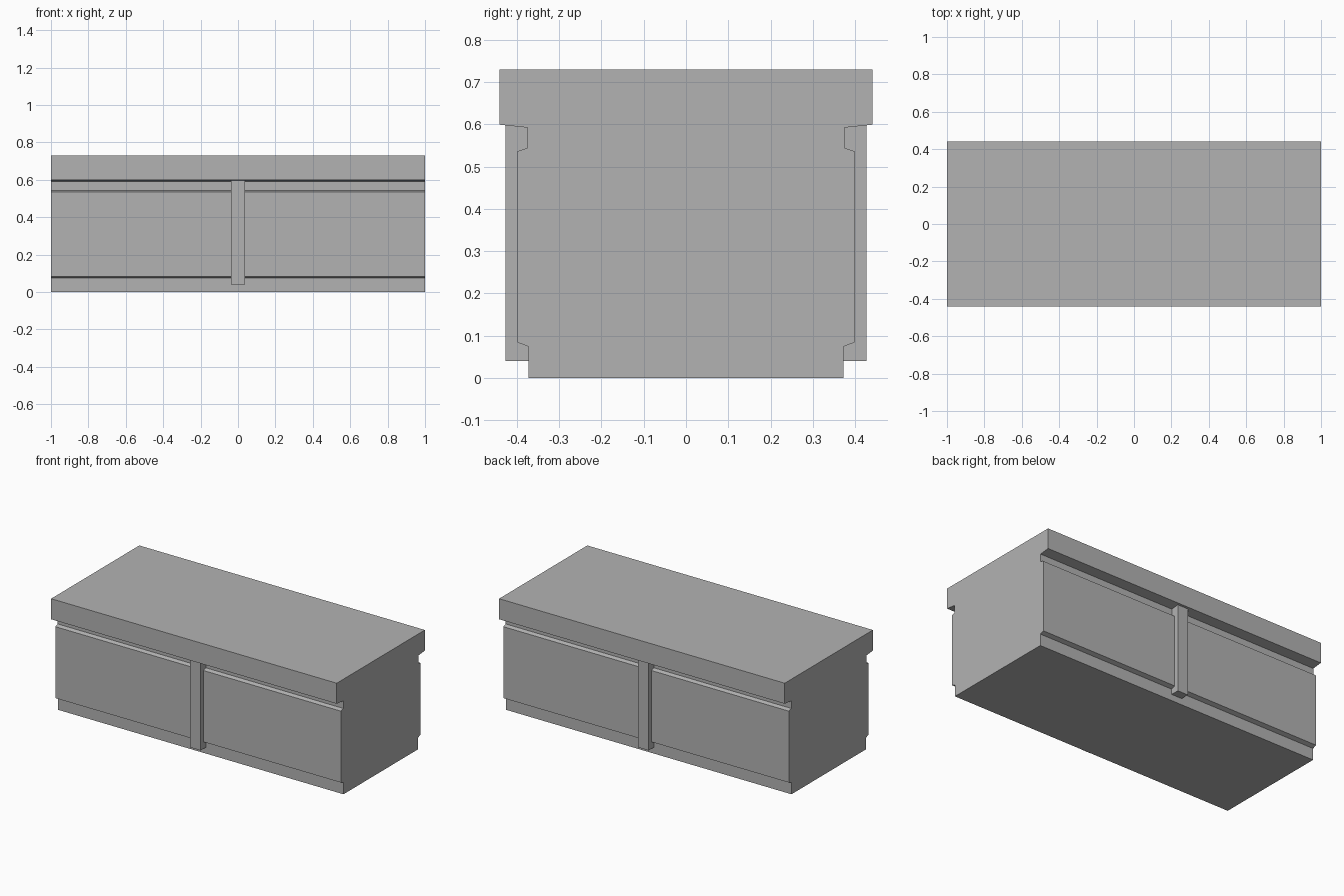
import bpy
import bmesh

cube = bpy.data.objects.get("Cube")
if cube:
    bpy.data.objects.remove(cube, do_unlink=True)

grey = bpy.data.materials.new("plain grey")
grey.use_nodes = True
colour = (0.45, 0.45, 0.45, 1)
grey.diffuse_color = colour
grey.node_tree.nodes["Principled BSDF"].inputs["Base Color"].default_value = colour


def extrude_profile(name, points, half_width):
    """Extrude a closed (y, z) outline along x."""
    bm = bmesh.new()
    face = bm.faces.new([bm.verts.new((-half_width, y, z)) for y, z in points])
    result = bmesh.ops.extrude_face_region(bm, geom=[face])
    moved = [v for v in result["geom"] if isinstance(v, bmesh.types.BMVert)]
    bmesh.ops.translate(bm, verts=moved, vec=(2 * half_width, 0, 0))
    bmesh.ops.recalc_face_normals(bm, faces=bm.faces)
    mesh = bpy.data.meshes.new(name)
    bm.to_mesh(mesh)
    bm.free()
    mesh.materials.append(grey)
    obj = bpy.data.objects.new(name, mesh)
    bpy.context.collection.objects.link(obj)
    return obj


# Long body: plinth, raised panel, groove and overhanging top slab
side = [(0.373, 0), (0.373, 0.074), (0.399, 0.084), (0.399, 0.536),
        (0.375, 0.544), (0.375, 0.592), (0.441, 0.599), (0.441, 0.729)]
outline = side + [(-y, z) for y, z in reversed(side)]
extrude_profile("body", outline, 1.0)

# Central upright on the front and the back
for name, s in (("front_post", -1), ("back_post", 1)):
    post = [(s * 0.37, 0.04), (s * 0.427, 0.04), (s * 0.427, 0.598), (s * 0.37, 0.598)]
    extrude_profile(name, post, 0.037)
